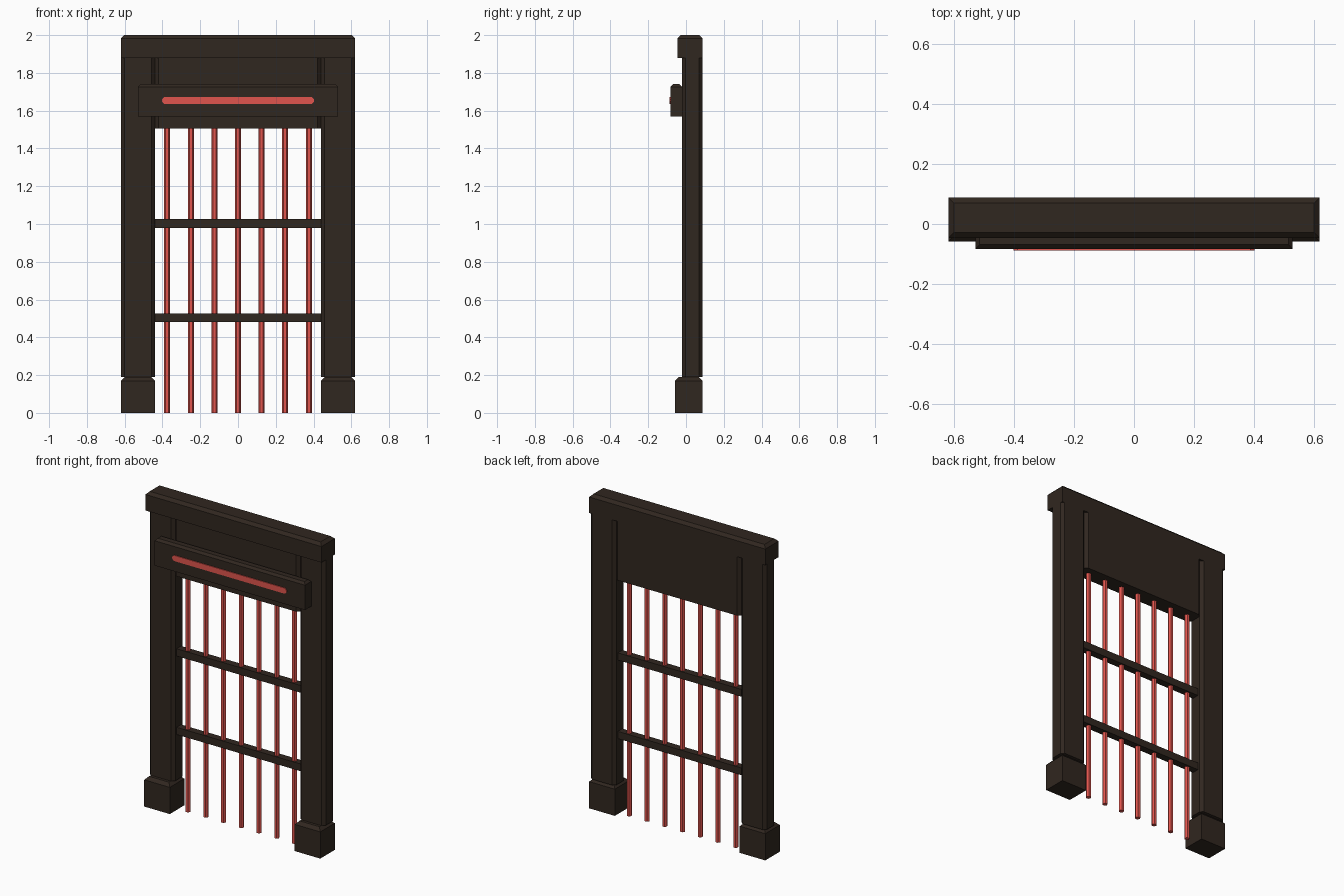
import bpy, bmesh
from math import pi
from mathutils import Matrix

if "Cube" in bpy.data.objects:
    bpy.data.objects.remove(bpy.data.objects["Cube"])


def material(name, rgb):
    m = bpy.data.materials.new(name)
    m.diffuse_color = (*rgb, 1)
    m.use_nodes = True
    m.node_tree.nodes["Principled BSDF"].inputs["Base Color"].default_value = m.diffuse_color
    return m


DARK = material("dark_wood", (0.03, 0.02, 0.014))
RED = material("red_glow", (0.75, 0.09, 0.075))
BACK = 0.088


def finish(bm, name, mat):
    bmesh.ops.recalc_face_normals(bm, faces=bm.faces)
    mesh = bpy.data.meshes.new(name)
    bm.to_mesh(mesh)
    bm.free()
    mesh.materials.append(mat)
    ob = bpy.data.objects.new(name, mesh)
    bpy.context.collection.objects.link(ob)
    return ob


def box(name, x, y, z, mat=DARK, chamfer=0, which=None):
    """Box from min/max ranges; chamfers its top rim, or the edges along one axis (0, 1, 2)."""
    bm = bmesh.new()
    bmesh.ops.create_cube(bm, size=1)
    for v in bm.verts:
        v.co = [r[0] if c < 0 else r[1] for c, r in zip(v.co, (x, y, z))]
    if chamfer:
        if which == "top":
            edges = [e for e in bm.edges if all(v.co.z > z[1] - 1e-5 for v in e.verts)]
        else:
            edges = [e for e in bm.edges
                     if abs(e.verts[0].co[which] - e.verts[1].co[which]) > 1e-5]
        bmesh.ops.bevel(bm, geom=edges, offset=chamfer, segments=1,
                        profile=0.5, affect='EDGES')
    return finish(bm, name, mat)


# Posts and their plinths
for side, x in (("left", (-0.62, -0.44)), ("right", (0.44, 0.62))):
    box(side + "_plinth", x, (-0.058, BACK), (0, 0.19), chamfer=0.02, which="top")
    box(side + "_post", x, (-0.02, BACK), (0.19, 1.88), chamfer=0.018, which=2)

# Top beam and the panel under it
box("top_beam", (-0.62, 0.62), (-0.046, BACK), (1.88, 2.0), chamfer=0.018, which="top")
box("header_panel", (-0.44, 0.44), (-0.02, BACK), (1.505, 1.88), chamfer=0.018, which=2)

# Sign board with its glowing strip
box("sign_board", (-0.53, 0.53), (-0.083, -0.02), (1.568, 1.74), chamfer=0.014, which="top")
box("glow_strip", (-0.402, 0.402), (-0.088, -0.075), (1.636, 1.672), RED, 0.012, 1)

# Cross rails
for i, z in enumerate((0.503, 1.003)):
    box(f"cross_rail_{i + 1}", (-0.44, 0.44), (0.011, 0.057), (z - 0.023, z + 0.023))

# Upright bars
for i in range(7):
    bm = bmesh.new()
    bmesh.ops.create_cone(bm, cap_ends=True, segments=6, radius1=0.016, radius2=0.016,
                          depth=1.505,
                          matrix=Matrix.Translation(((i - 3) * 0.125, 0.034, 0.7525))
                          @ Matrix.Rotation(pi / 6, 4, 'Z'))
    finish(bm, f"bar_{i + 1}", RED)
